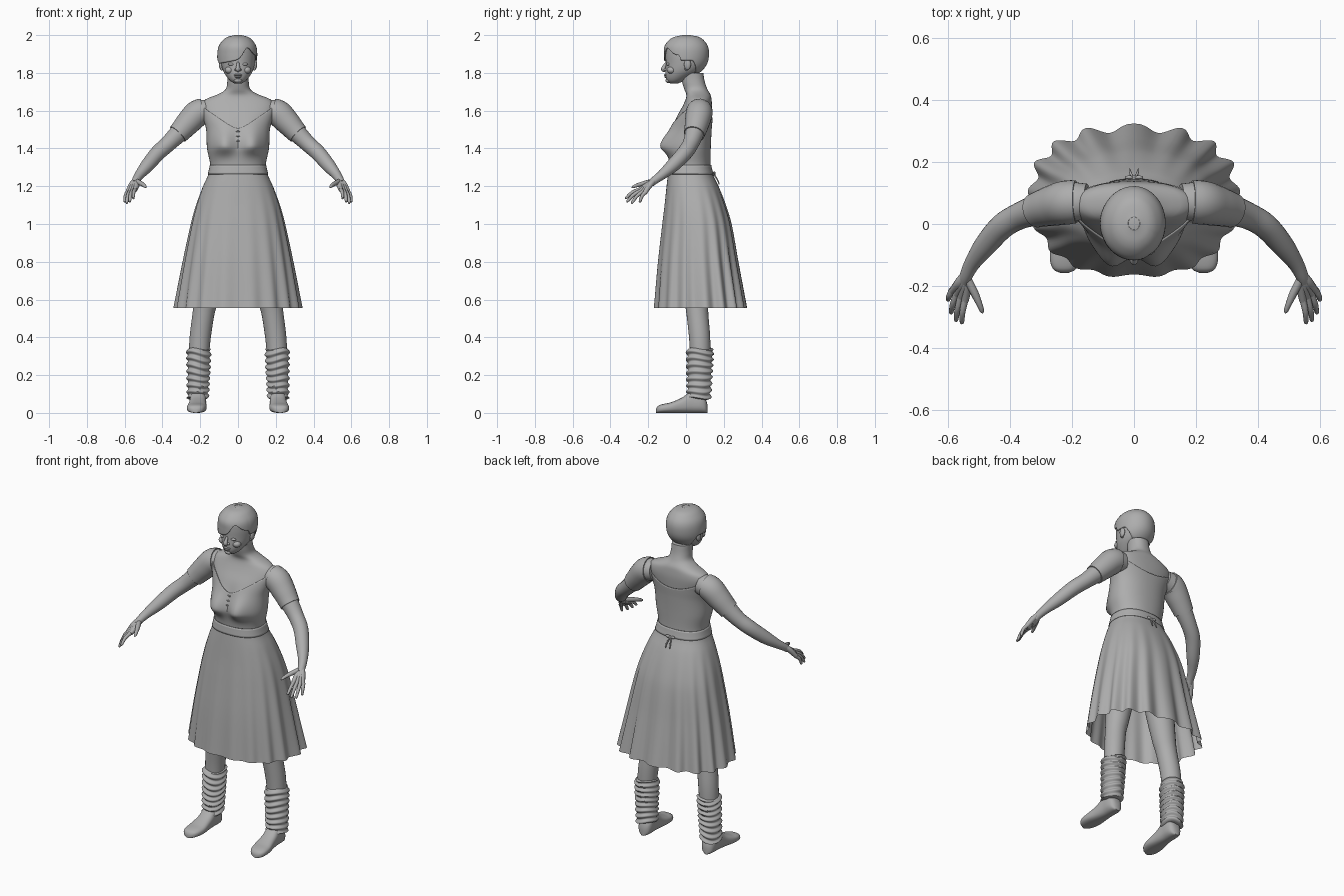
import bpy, bmesh
from math import sin, cos, pi, exp, radians
from mathutils import Vector, Matrix

cube = bpy.data.objects.get("Cube")
if cube:
    bpy.data.objects.remove(cube, do_unlink=True)

GREY = (0.42, 0.42, 0.42, 1)
grey = bpy.data.materials.new("plain grey")
grey.use_nodes = True
grey.diffuse_color = GREY
grey.node_tree.nodes["Principled BSDF"].inputs["Base Color"].default_value = GREY


def finish(name, bm, mirror=False, thick=0):
    bmesh.ops.recalc_face_normals(bm, faces=bm.faces)
    me = bpy.data.meshes.new(name)
    bm.to_mesh(me)
    bm.free()
    ob = bpy.data.objects.new(name, me)
    bpy.context.collection.objects.link(ob)
    me.materials.append(grey)
    bpy.ops.object.select_all(action='DESELECT')
    ob.select_set(True)
    bpy.context.view_layer.objects.active = ob
    bpy.ops.object.shade_smooth_by_angle(angle=radians(50))
    if thick:
        mod = ob.modifiers.new("thickness", 'SOLIDIFY')
        mod.thickness = thick
    if mirror:
        ob.modifiers.new("mirror", 'MIRROR')
    return ob


def loft(name, rings, cap=True, **kw):
    bm = bmesh.new()
    vs = [[bm.verts.new(p) for p in r] for r in rings]
    n = len(vs[0])
    for a, b in zip(vs, vs[1:]):
        for i in range(n):
            j = (i + 1) % n
            bm.faces.new((a[i], a[j], b[j], b[i]))
    if cap:
        bm.faces.new(vs[0])
        bm.faces.new(vs[-1])
    return finish(name, bm, **kw)


def ball(name, at, size, mirror=False):
    bm = bmesh.new()
    bmesh.ops.create_uvsphere(bm, u_segments=20, v_segments=12, radius=1,
                              matrix=Matrix.Translation(at) @ Matrix.Diagonal((*size, 1)))
    return finish(name, bm, mirror)


def curve(keys, t):
    """Smooth interpolation of rows whose first entry is the parameter."""
    k = 0
    while k < len(keys) - 2 and t > keys[k + 1][0]:
        k += 1
    a, b = keys[k], keys[k + 1]
    p, q = keys[max(k - 1, 0)], keys[min(k + 2, len(keys) - 1)]
    h = b[0] - a[0]
    u = min(max((t - a[0]) / h, 0), 1)
    out = []
    for i in range(1, len(a)):
        ma = (b[i] - p[i]) / (b[0] - p[0]) * h
        mb = (q[i] - a[i]) / (q[0] - a[0]) * h
        out.append((2*u**3 - 3*u*u + 1) * a[i] + (u**3 - 2*u*u + u) * ma
                   + (3*u*u - 2*u**3) * b[i] + (u**3 - u*u) * mb)
    return out


def power(v, e):
    return abs(v) ** e * (1 if v > 0 else -1)


def surf(keys, z, phi, off=0, e=0.9):
    """Point on a body of rows (z, half width, front y, back y); phi 0 is the front."""
    rx, yf, yb = curve(keys, z)
    return Vector(((rx + off) * power(sin(phi), e), (yf + yb) / 2
                   - ((yb - yf) / 2 + off) * power(cos(phi), e), z))


def angles(n):
    return [2 * pi * i / n for i in range(n)]


def steps(a, b, n):
    return [a + (b - a) * i / n for i in range(n + 1)]


def sweep(name, pts, n=18, t0=0, t1=None, off=0, mirror=True, cap=True):
    """Round tube through rows (x, y, z, radius)."""
    keys = [(i, *p) for i, p in enumerate(pts)]
    t1 = len(pts) - 1 if t1 is None else t1
    rings = []
    for t in steps(t0, t1, max(4, int((t1 - t0) * 5))):
        x, y, z, r = curve(keys, t)
        d = Vector(curve(keys, t + .05)[:3]) - Vector(curve(keys, t - .05)[:3])
        u = d.cross(Vector((.3, .9, .1))).normalized()
        v = d.cross(u).normalized()
        rings.append([Vector((x, y, z)) + (u * cos(f) + v * sin(f)) * (r + off) for f in angles(n)])
    return loft(name, rings, cap, mirror=mirror)


# Torso and neck, with the bust as a bulge
TORSO = [(1.2, .15, -.07, .13), (1.31, .141, -.082, .124), (1.4, .158, -.088, .125),
         (1.5, .163, -.07, .13), (1.56, .178, -.052, .135), (1.62, .195, -.02, .138),
         (1.66, .172, -.002, .135), (1.685, .11, .002, .13), (1.71, .068, -.008, .115),
         (1.75, .057, -.02, .1), (1.81, .056, -.03, .09)]


def body(z, phi, off=0):
    p = surf(TORSO, z, phi, off)
    if cos(phi) > 0:
        drop = (z - 1.415) / (.045 if z < 1.415 else .085)
        side = (abs(p.x) - .075) / .058
        p.y -= .052 * exp(-drop * drop - side * side) * min(1, cos(phi) * 2)
    return p


loft("torso_and_neck", [[body(z, f) for f in angles(64)] for z in steps(1.2, 1.8, 60)])


# Bodice with a scooped neckline
def neckline(f):
    s = abs(sin(f))
    return 1.505 + .13 * s ** 1.3 if cos(f) > 0 else 1.56 + .075 * s ** 2


loft("bodice", [[body(1.3 + (neckline(f) - 1.3) * t, f, .006) for f in angles(64)]
                for t in steps(0, 1, 36)], cap=False, thick=.005)
for i in range(3):
    z = 1.44 + i * .025
    ball("bodice_lace", (0, body(z, 0).y - .007, z), (.012, .005, .004))

# Pleated skirt and waistband
SKIRT = [(.555, .328, -.168, .31), (.8, .286, -.148, .27), (1, .247, -.126, .238),
         (1.1, .221, -.114, .21), (1.2, .185, -.103, .172), (1.26, .158, -.096, .143),
         (1.31, .145, -.089, .13)]


def pleat(z, f):
    p = surf(SKIRT, z, f, 0, .84)
    t = min(1, max(0, (1.22 - z) / .66))
    c = cos(f)
    k = 1 - t * cos(17 * f) * (.022 + .018 * (1 - c))
    rx, yf, yb = curve(SKIRT, z)
    mid = (yf + yb) / 2
    return Vector((p.x * k * (1 - .06 * t * c), mid + (p.y - mid) * k, z))


loft("skirt", [[pleat(z, f) for f in angles(17 * 10)] for z in steps(.555, 1.3, 36)], cap=False)
loft("waistband", [[surf(SKIRT, z, f, .004, .84) for f in angles(64)]
                   for z in steps(1.264, 1.312, 5)], cap=False, thick=.006)
ball("bow_knot", (0, .148, 1.265), (.009, .009, .01))
ball("bow_loop", (.016, .15, 1.27), (.014, .006, .009), True)
sweep("bow_tail", [(.004, .15, 1.26, .004), (.012, .166, 1.235, .004), (.014, .176, 1.21, .003)], 8)

# Head
HEAD = [(1.745, .022, -.085, -.04), (1.757, .04, -.1, -.012), (1.78, .06, -.108, .03),
        (1.81, .078, -.109, .075), (1.85, .089, -.107, .104), (1.9, .093, -.108, .113),
        (1.94, .087, -.104, .106), (1.97, .066, -.08, .083), (1.986, .042, -.05, .056),
        (1.993, .01, -.01, .014)]
loft("head", [[surf(HEAD, 1.745 + .248 * sin(t * pi / 2), f, 0, 1) for f in angles(40)]
              for t in steps(0, 1, 36)])


# Short hair with a swept fringe
def hairline(f):
    s, c = sin(f), cos(f)
    if c > .25:
        return 1.868 + .055 * exp(-((s - .5) / .3) ** 2) + .02 * s
    if c > -.3:
        return 1.866
    return 1.866 - .07 * min(1, (-c - .3) * 2)


def hair(t, f):
    low = hairline(f)
    p = surf(HEAD, low + (1.993 - low) * sin(t * pi / 2), f, .009, 1)
    p.z += .007 * t
    p.x -= .009 * max(0, -sin(f)) * (1 - t)
    return p


loft("hair", [[hair(t, f) for f in angles(56)] for t in steps(0, 1, 26)][:-1]
     + [[hair(1, f) for f in angles(56)]], cap=False, thick=.006)
ball("hair_crown", (0, .002, 1.992), (.03, .035, .008))

# Face
sweep("nose", [(0, -.1, 1.858, .006), (0, -.113, 1.838, .009),
               (0, -.119, 1.82, .013), (0, -.108, 1.81, .008)], 14, mirror=False)
ball("nostril", (.011, -.108, 1.817), (.008, .01, .007), True)
ball("upper_lip", (0, -.105, 1.789), (.022, .011, .006))
ball("lower_lip", (0, -.104, 1.779), (.018, .011, .006))
ball("chin", (0, -.091, 1.76), (.022, .018, .014))
ball("eyelid", (.035, -.094, 1.846), (.017, .011, .008), True)
ball("cheek", (.045, -.077, 1.815), (.025, .024, .02), True)
ball("ear", (.09, .008, 1.845), (.011, .018, .029), True)
ball("ear_lobe", (.086, .002, 1.822), (.007, .009, .01), True)

# Arms and short sleeves
ARM = [(.15, .072, 1.6, .058), (.21, .07, 1.588, .065), (.26, .06, 1.54, .06),
       (.31, .046, 1.485, .051), (.37, .025, 1.425, .043), (.425, -.008, 1.375, .041),
       (.48, -.07, 1.31, .036), (.52, -.125, 1.262, .026), (.54, -.165, 1.232, .021),
       (.547, -.185, 1.215, .019)]
sweep("arm", ARM, 24)
sweep("sleeve", ARM, 24, t0=.6, t1=3.15, off=.006)

# Hands
for x in steps(0, 1, 3):
    sweep("palm", [(.536 + .012 * x, -.165 - .006 * (1 - x), 1.233, .012),
                   (.537 + .026 * x, -.2 + .01 * x, 1.208, .016),
                   (.544 + .041 * x, -.247 + .03 * x, 1.181 - .014 * x, .012)], 10)
TIPS = [("index_finger", .555, -.322, 1.135), ("middle_finger", .574, -.314, 1.118),
        ("ring_finger", .59, -.289, 1.11), ("little_finger", .6, -.246, 1.116)]
for i, (name, x, y, z) in enumerate(TIPS):
    k = i / 3
    a = Vector((.544 + .041 * k, -.242 + .03 * k, 1.184 - .014 * k))
    b = Vector((x, y, z))
    m = a.lerp(b, .5) + Vector((.003, -.003, .007))
    sweep(name, [(*a, .011), (*m, .0095), (*a.lerp(b, .93), .007), (*b, .002)], 10)
sweep("thumb", [(.535, -.18, 1.225, .014), (.514, -.222, 1.215, .013),
                (.498, -.258, 1.205, .01), (.49, -.28, 1.196, .007), (.488, -.287, 1.192, .002)], 10)

# Legs
sweep("leg", [(.1, .05, 1.15, .09), (.13, .05, .85, .083), (.165, .055, .62, .066),
              (.182, .06, .53, .058), (.2, .072, .4, .056), (.208, .075, .28, .052),
              (.212, .07, .14, .04), (.212, .065, .06, .038)], 24)


# Gathered leg warmers
def warmer(t, f):
    z = .075 + .265 * t
    r = .055 + .008 * t + .0055 * sin(2 * pi * (8 * t + .22 * sin(f + 4 * t)))
    if t in (0, 1):
        r -= .01
    return Vector((.213 - .006 * t + r * sin(f), .067 + .008 * t - 1.12 * r * cos(f),
                   z + .006 * sin(2 * f)))


loft("leg_warmer", [[warmer(t, f) for f in angles(32)] for t in steps(0, 1, 64)], mirror=True)

# Feet: rows of (y, centre x, half width, height)
FOOT = [(-.158, .224, .012, .022), (-.15, .224, .032, .036), (-.125, .222, .047, .046),
        (-.08, .218, .052, .056), (-.02, .214, .046, .082), (.03, .212, .043, .115),
        (.08, .211, .042, .11), (.105, .211, .031, .075), (.113, .211, .014, .045)]


def foot(y, f):
    x, w, h = curve(FOOT, y)
    return Vector((x + w * power(sin(f), .8), y, h * (.5 + .5 * power(cos(f), .75))))


loft("foot", [[foot(y, f) for f in angles(28)] for y in steps(-.158, .113, 34)], mirror=True)
